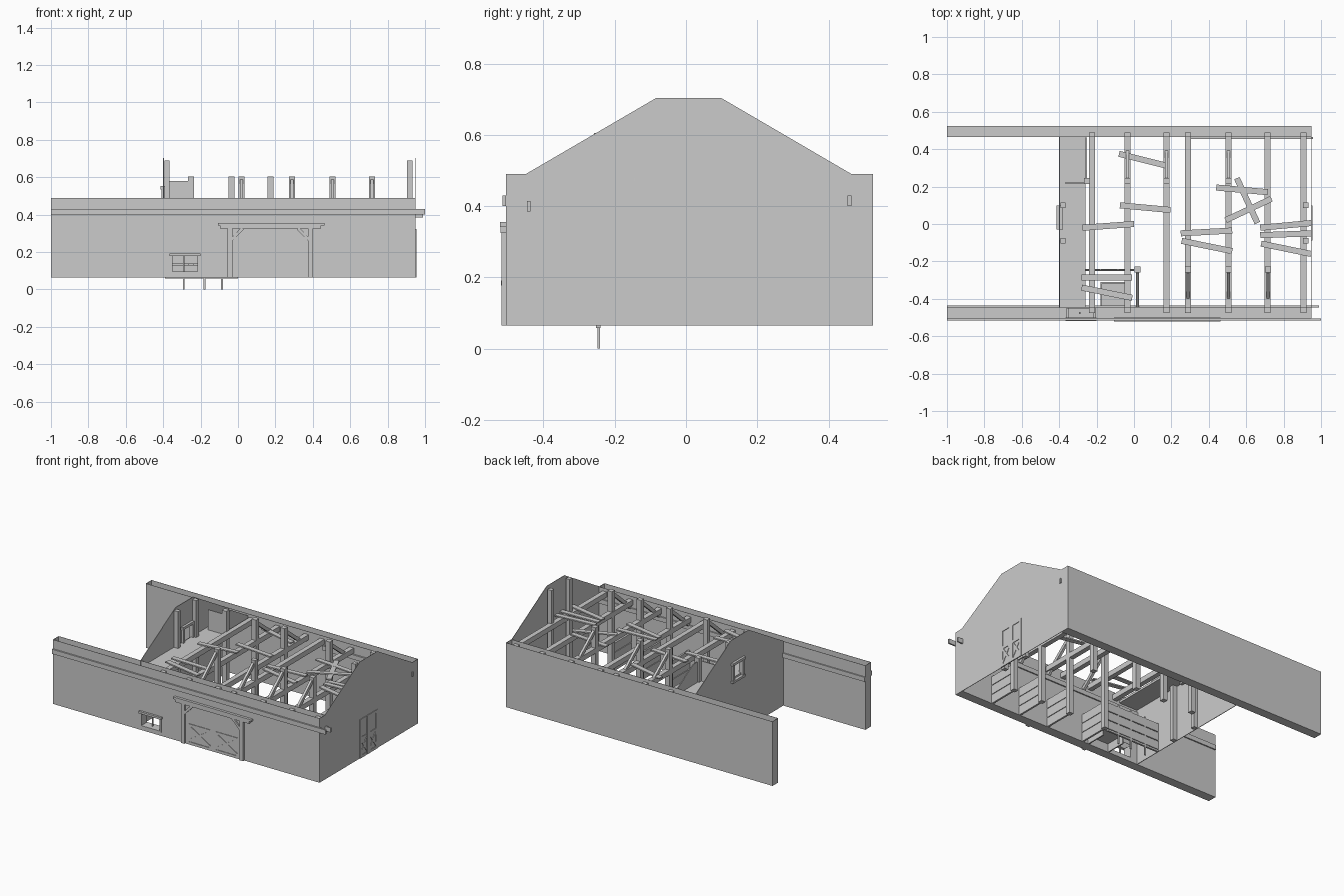
import bpy, bmesh, math
from mathutils import Vector, Matrix

if "Cube" in bpy.data.objects:
    bpy.data.objects.remove(bpy.data.objects["Cube"])

Z0, ZT = 0.065, 0.49          # wall foot and wall top


def finish(name, bm):
    bmesh.ops.recalc_face_normals(bm, faces=bm.faces)
    me = bpy.data.meshes.new(name)
    bm.to_mesh(me)
    bm.free()
    ob = bpy.data.objects.new(name, me)
    bpy.context.collection.objects.link(ob)
    return ob


def add_box(bm, x0, x1, y0, y1, z0, z1):
    m = Matrix.Translation(((x0 + x1) / 2, (y0 + y1) / 2, (z0 + z1) / 2))
    bmesh.ops.create_cube(bm, size=1, matrix=m @ Matrix.Diagonal((x1 - x0, y1 - y0, z1 - z0, 1)))


def boxes(name, *dims):
    bm = bmesh.new()
    for d in dims:
        add_box(bm, *d)
    return finish(name, bm)


def add_beam(bm, a, b, w, h, up=(0, 0, 1)):
    # squared timber running from a to b
    a, b = Vector(a), Vector(b)
    d = (b - a).normalized()
    side = Vector(up).cross(d).normalized()
    top = d.cross(side)
    rot = Matrix((d, side, top)).transposed().to_4x4()
    bmesh.ops.create_cube(bm, size=1, matrix=Matrix.Translation((a + b) / 2) @ rot
                          @ Matrix.Diagonal(((b - a).length, w, h, 1)))


def beams(name, items, w, h, up=(0, 0, 1)):
    bm = bmesh.new()
    for a, b in items:
        add_beam(bm, a, b, w, h, up)
    return finish(name, bm)


def cut(ob, *dims):
    c = boxes(ob.name + "_cutter", dims)
    c.hide_render = True
    c.hide_viewport = True
    c.display_type = 'WIRE'
    m = ob.modifiers.new("opening", 'BOOLEAN')
    m.object, m.operation, m.solver = c, 'DIFFERENCE', 'EXACT'


def slab(name, x0, x1, prof):
    # y-z outline extruded along x
    bm = bmesh.new()
    f = bm.faces.new([bm.verts.new((x0, y, z)) for y, z in prof])
    r = bmesh.ops.extrude_face_region(bm, geom=[f])
    bmesh.ops.translate(bm, vec=(x1 - x0, 0, 0), verts=[v for v in r['geom'] if isinstance(v, bmesh.types.BMVert)])
    return finish(name, bm)


# long walls: hollow with an open top
def hollow_wall(name, y0, y1):
    ob = boxes(name, (-1, .95, y0, y1, Z0, ZT))
    cut(ob, -.998, .948, y0 + .002, y1 - .002, Z0 + .002, .6)
    return ob


front = hollow_wall("front_wall", -.505, -.445)
cut(front, -.352, -.215, -.56, -.40, .095, .178)
hollow_wall("back_wall", .465, .525)

# thin gable ends
roof = [(.465, ZT), (.1, .703), (-.085, .703), (-.45, ZT)]
slab("right_gable", .947, .95, [(-.504, Z0), (.524, Z0), (.524, ZT)] + roof + [(-.504, ZT)])
left = slab("left_gable", -.40, -.396, [(-.45, Z0), (.465, Z0)] + roof)
cut(left, -.5, -.3, -.01, .075, .435, .535)

# loft window frame with cross bars
boxes("loft_window_frame", (-.41, -.38, -.025, -.01, .42, .55), (-.41, -.38, .075, .09, .42, .55),
      (-.415, -.38, -.03, .10, .535, .552), (-.415, -.38, -.03, .10, .42, .435))

# eaves rails running past the right gable
boxes("eaves_rails", (-1, 1.0, -.515, -.505, .40, .43), (-1, .99, -.446, -.437, .385, .415),
      (.3, .956, .454, .465, .40, .43))

# front window trim
boxes("front_window_frame", (-.365, -.20, -.519, -.50, .178, .192), (-.36, -.35, -.51, -.45, .09, .18),
      (-.217, -.207, -.51, -.45, .09, .18), (-.36, -.207, -.51, -.45, .088, .097),
      (-.293, -.287, -.48, -.47, .095, .178))


def door(name, origin, u, n, width, height, leaves):
    # framed leaves with crossed braces; u runs along the wall, n points outward
    o, u, n = Vector(origin), Vector(u), Vector(n)
    P = lambda s, z: o + u * s + Vector((0, 0, z)) + n * .001
    bm = bmesh.new()
    lw, t = width / leaves, .018
    for i in range(leaves):
        a, b = i * lw + t / 2, (i + 1) * lw - t / 2
        mid = height * .5
        for s in (a, b):
            add_beam(bm, P(s, 0), P(s, height), t, .006, n)
        for z in (t / 2, mid, height - t / 2):
            add_beam(bm, P(a, z), P(b, z), t, .0055, n)
        add_beam(bm, P(a, t), P(b, mid), t * .8, .005, n)
        add_beam(bm, P(b, t), P(a, mid), t * .8, .005, n)
    return finish(name, bm)


door("front_double_door", (-.025, -.505, Z0), (1, 0, 0), (0, -1, 0), .395, .255, 2)
door("gable_door", (.95, -.088, Z0), (0, 1, 0), (1, 0, 0), .187, .257, 2)

# front door surround: posts, header and knee brackets
boxes("door_header", (-.095, .445, -.52, -.50, .325, .345), (-.108, .462, -.522, -.50, .342, .356))
boxes("door_posts", (-.055, -.03, -.518, -.50, Z0, .33), (.375, .40, -.518, -.50, Z0, .33))
beams("door_brackets", [((-.035, -.511, .265), (.025, -.511, .327)), ((.38, -.511, .265), (.32, -.511, .327))],
      .016, .012, (0, -1, 0))

# tie beams across the barn, ends resting in the walls
W = .016
boxes("tie_beams", *[(x - W, x + W, -.475, .49, .436, .47) for x in (-.225, -.035, .175, .29, .505, .715, .907)])

# tall posts and raking braces: front stalls, back row, gable ends
stalls = (.02, .29, .505, .717)
back = (-.035, .175, .505)
boxes("front_posts", *[(x - W, x + W, -.258, -.228, Z0, .605) for x in stalls])
boxes("back_posts", *[(x - W, x + W, .215, .247, Z0, .605) for x in back + (-.252,)])
boxes("gable_posts", *[(x - .014, x + .014, y - .014, y + .014, Z0, .69)
                       for x in (-.380, .918) for y in (-.09, .10)])
beams("front_braces", [((x, -.44, .42), (x, -.255, .58)) for x in stalls], .016, .022)
beams("back_braces", [((x, .40, .45), (x, .235, .58)) for x in back], .016, .022)

# stall partitions made of boards
boxes("stall_partitions", *[(x - .006, x + .006, -.447, -.25, Z0 + i * .062, Z0 + i * .062 + .058)
                            for x in stalls for i in range(3)])

# stall gate on thin legs
boxes("stall_gate", (-.39, .0, -.252, -.24, .058, .07),
      *[(-.39, .0, -.249, -.242, .075 + i * .06, .13 + i * .06) for i in range(3)],
      *[(x - .005, x + .005, -.248, -.241, 0, .26) for x in (-.29, -.18, -.085)])

# feed trough by the front wall
boxes("feed_trough", (-.18, -.02, -.445, -.31, .12, .132), (-.18, -.02, -.318, -.31, .12, .19),
      (-.18, -.172, -.445, -.31, Z0, .19), (-.028, -.02, -.445, -.31, Z0, .19))

# loft floor, with boarded panels closing off its back corner
boxes("loft_floor", (-.396, -.26, -.445, .465, .432, .447))
boxes("loft_front_panel", (-.37, -.26, .217, .223, .44, .58))
slab("loft_side_panel", -.258, -.252, [(.22, .44), (.462, .44), (.462, .48), (.29, .58), (.22, .58)])

# loose loft boards scattered over the tie beams: x0, y0, x1, y1
planks = [(-.08, .375, .18, .31), (-.075, .10, .195, .075), (-.275, -.02, .0, 0), (-.28, -.285, -.01, -.285),
          (-.28, -.34, -.01, -.395), (.25, -.05, .525, -.035), (.255, -.09, .525, -.145), (.44, .195, .715, .17),
          (.49, .02, .735, .135), (.55, .245, .66, .005), (.675, -.02, .947, .005), (.675, -.06, .947, -.05),
          (.68, -.105, .947, -.16)]
beams("loose_boards", [((a, b, .475 + i % 2 * .003), (c, d, .474 + i % 3 * .003))
                       for i, (a, b, c, d) in enumerate(planks)], .032, .008)
